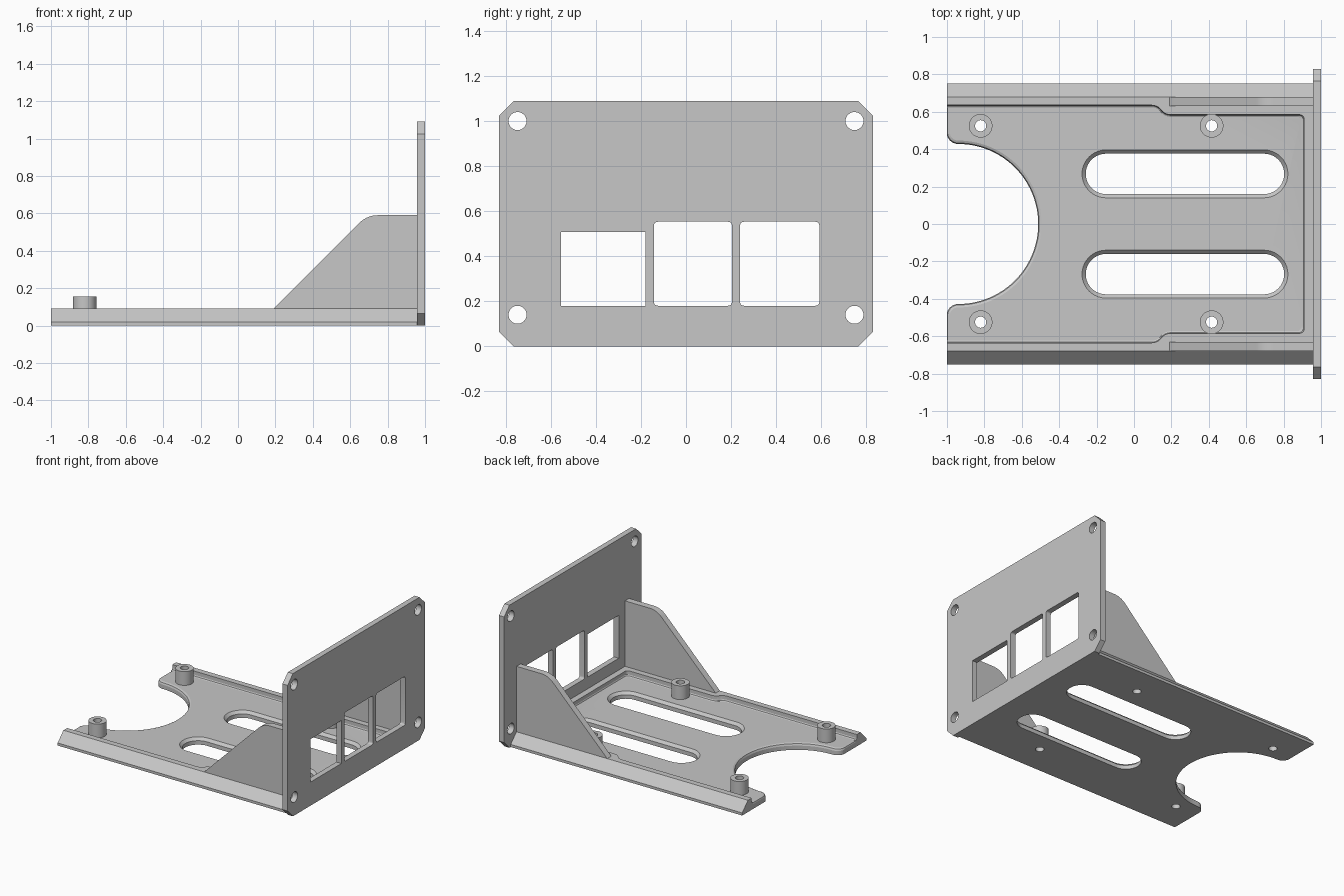
import bpy, bmesh
from math import sin, cos, pi, radians
from mathutils import Vector

if "Cube" in bpy.data.objects:
    bpy.data.objects.remove(bpy.data.objects["Cube"])

grey = bpy.data.materials.new("light_grey")
grey.use_nodes = True
grey.diffuse_color = (0.57, 0.57, 0.57, 1)
grey.node_tree.nodes["Principled BSDF"].inputs["Base Color"].default_value = (0.57, 0.57, 0.57, 1)

FLOOR, RIM, PLATE_X = 0.05, 0.09, 0.957
# Maps outline (u, v) and depth w to space for each extrusion axis
AXES = {"x": lambda u, v, w: (w, u, v),
        "y": lambda u, v, w: (u, w, v),
        "z": lambda u, v, w: (u, v, w)}


def loft(name, levels, axis="z", ring=False):
    """Skin a list of (outline, depth) levels, capped or closed into a ring."""
    bm = bmesh.new()
    loops = [[bm.verts.new(AXES[axis](u, v, w)) for u, v in pts] for pts, w in levels]
    pairs = list(zip(loops, loops[1:]))
    if ring:
        pairs.append((loops[-1], loops[0]))
    else:
        bm.faces.new(loops[0])
        bm.faces.new(loops[-1])
    for a, b in pairs:
        for i in range(len(a)):
            j = (i + 1) % len(a)
            bm.faces.new((a[i], a[j], b[j], b[i]))
    bmesh.ops.recalc_face_normals(bm, faces=bm.faces)
    mesh = bpy.data.meshes.new(name)
    bm.to_mesh(mesh)
    bm.free()
    mesh.materials.append(grey)
    obj = bpy.data.objects.new(name, mesh)
    bpy.context.collection.objects.link(obj)
    return obj


def prism(name, outline, lo, hi, axis="z"):
    return loft(name, [(outline, lo), (outline, hi)], axis)


def arc(cx, cy, r, a0, a1, n):
    return [(cx + r * cos(radians(a0 + (a1 - a0) * i / n)),
             cy + r * sin(radians(a0 + (a1 - a0) * i / n))) for i in range(n + 1)]


def circle(cx, cy, r, n=32):
    return arc(cx, cy, r, 0, 360, n)[:-1]


def rounded(points, n=5):
    """Polygon from (x, y, cut) corners, each rounded over the cut length."""
    out = []
    for i, (x, y, cut) in enumerate(points):
        p = Vector((x, y))
        if not cut:
            out.append((x, y))
            continue
        a = p + (Vector(points[i - 1][:2]) - p).normalized() * cut
        b = p + (Vector(points[(i + 1) % len(points)][:2]) - p).normalized() * cut
        for k in range(n + 1):
            t = k / n
            out.append(tuple(a * (1 - t) ** 2 + p * 2 * t * (1 - t) + b * t * t))
    return out


def carve(obj, cutters):
    """Subtract the cutters and bake the result."""
    for c in cutters:
        c.hide_render = True
        mod = obj.modifiers.new("cut", "BOOLEAN")
        mod.operation, mod.solver, mod.object = "DIFFERENCE", "EXACT", c
    graph = bpy.context.evaluated_depsgraph_get()
    mesh = bpy.data.meshes.new_from_object(obj.evaluated_get(graph))
    obj.modifiers.clear()
    obj.data = mesh
    for c in cutters:
        bpy.data.objects.remove(c)


def mirrored(half):
    return half + [(x, -y, c) for x, y, c in reversed(half)]


def recess(d):
    return rounded(mirrored([(-1.1, 0.635 - d, 0), (0.125, 0.635 - d, 0.03),
                             (0.165, 0.585 - d, 0.03), (0.91 - d, 0.585 - d, 0.03)]))


def slot(y, r):
    return arc(0.695, y, r, -90, 90, 20) + arc(-0.15, y, r, 90, 270, 20)


def bay(d):
    """Round end notch with flared mouth, widened by d."""
    flare = arc(-0.94, 0.49, 0.06 - d, -90, -180, 8)
    mouth = [(-1 + d, 0.62), (-1.1, 0.62)]
    top = arc(-0.94, 0, 0.43 + d, 0, 90, 24)[:-1] + flare + mouth
    return top + [(x, -y) for x, y in reversed(top[1:])]


# Base tray with sloped side rails
tray = prism("base_tray", [(-0.75, 0), (0.75, 0), (0.75, 0.02), (0.68, RIM),
                           (-0.68, RIM), (-0.75, 0.02)], -1, PLATE_X, "x")
mounts = [(x, y) for x in (-0.82, 0.415) for y in (-0.525, 0.525)]
cutters = [loft("recess_cutter", [(recess(0.012), FLOOR), (recess(0.004), FLOOR + 0.004),
                                  (recess(0), FLOOR + 0.012), (recess(0), 0.3)])]
# Notch with a rounded upper edge
R = 0.018
edge = [(bay(-0.002 + R * (1 - cos(a))), FLOOR - R + R * sin(a)) for a in (0, pi / 4, pi / 2)]
cutters.append(loft("bay_cutter", [(bay(-0.002), -0.1)] + edge + [(edge[-1][0], 0.3)]))
# Chamfered slots and screw holes
for y in (-0.268, 0.268):
    cutters.append(loft("slot_cutter", [(slot(y, 0.108), -0.1), (slot(y, 0.108), FLOOR - 0.02),
                                        (slot(y, 0.128), FLOOR), (slot(y, 0.128), 0.3)]))
for x, y in mounts:
    cutters.append(prism("screw_cutter", circle(x, y, 0.03), -0.1, 0.3))
carve(tray, cutters)

# Hollow standoffs
parts = [tray]
for x, y in mounts:
    outer, inner = circle(x, y, 0.063), circle(x, y, 0.03)
    parts.append(loft("standoff", [(outer, FLOOR - 0.01), (outer, 0.155),
                                   (inner, 0.155), (inner, FLOOR - 0.01)], ring=True))

# Triangular side gussets
gusset = rounded([(0.19, RIM, 0), (PLATE_X, RIM, 0), (PLATE_X, 0.59, 0), (0.69, 0.59, 0.06)], 8)
for side, name in ((1, "back_gusset"), (-1, "front_gusset")):
    parts.append(prism(name, gusset, side * 0.63, side * 0.68, "y"))

# Upright end plate with clipped corners
W, H, C = 0.83, 1.09, 0.065
plate = prism("end_plate", [(-W + C, 0), (W - C, 0), (W, C), (W, H - C), (W - C, H),
                            (-W + C, H), (-W, H - C), (-W, C)], PLATE_X, 1, "x")
cutters = [prism("hole_cutter", circle(y, z, 0.04), 0.8, 1.2, "x")
           for y in (-0.748, 0.748) for z in (0.14, 1.0)]
for y0, y1, z1, cut in ((-0.555, -0.18, 0.508, 0), (-0.142, 0.204, 0.553, 0.018),
                        (0.24, 0.592, 0.553, 0.018)):
    window = rounded([(y0, 0.18, cut), (y1, 0.18, cut), (y1, z1, cut), (y0, z1, cut)])
    cutters.append(prism("window_cutter", window, 0.8, 1.2, "x"))
carve(plate, cutters)
parts.append(plate)

# Smooth the curved walls, keep edges crisp
bpy.ops.object.select_all(action="DESELECT")
for p in parts:
    p.select_set(True)
bpy.context.view_layer.objects.active = tray
bpy.ops.object.shade_smooth_by_angle(angle=radians(20))
